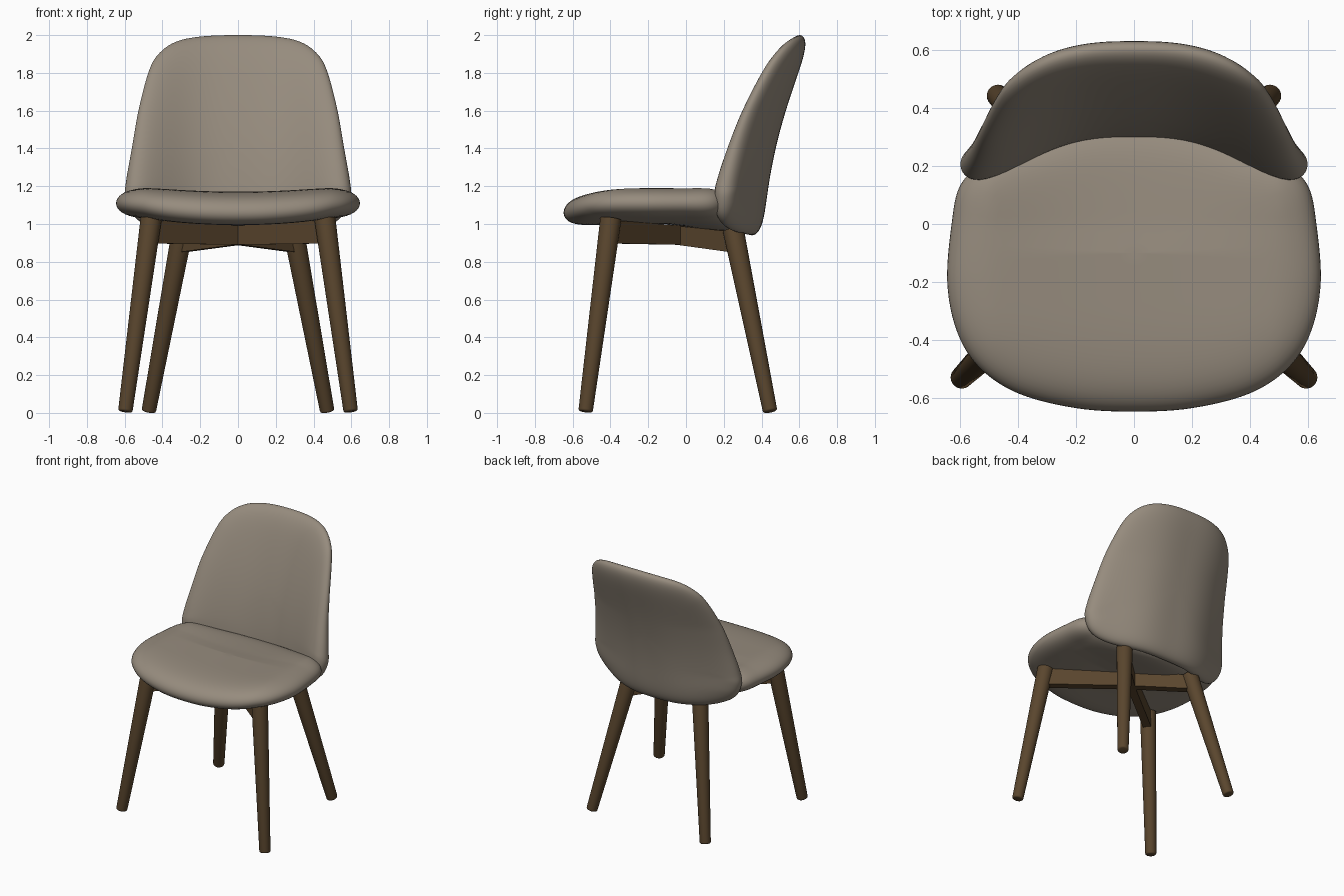
import bpy, bmesh, math
from mathutils import Vector

default = bpy.data.objects.get("Cube")
if default:
    bpy.data.objects.remove(default, do_unlink=True)


def material(name, color):
    m = bpy.data.materials.new(name)
    m.use_nodes = True
    m.diffuse_color = (*color, 1)
    m.node_tree.nodes["Principled BSDF"].inputs["Base Color"].default_value = (*color, 1)
    return m


fabric = material("taupe fabric", (0.305, 0.26, 0.207))
wood = material("dark walnut", (0.102, 0.061, 0.027))


def clamp(v):
    return min(max(v, 0), 1)


def finish(name, bm, mat, angle):
    bmesh.ops.recalc_face_normals(bm, faces=bm.faces[:])
    mesh = bpy.data.meshes.new(name)
    bm.to_mesh(mesh)
    bm.free()
    mesh.materials.append(mat)
    ob = bpy.data.objects.new(name, mesh)
    bpy.context.collection.objects.link(ob)
    bpy.ops.object.select_all(action='DESELECT')
    ob.select_set(True)
    bpy.context.view_layer.objects.active = ob
    bpy.ops.object.shade_smooth_by_angle(angle=math.radians(angle))
    return ob


def mirrored_outline(half, steps=6):
    """Smooth closed loop through a half outline and its mirror image."""
    pts = [Vector(p) for p in half]
    pts += [Vector((-p.x, p.y)) for p in reversed(pts[1:-1])]
    n, loop = len(pts), []
    for i in range(n):
        a, b, c, d = (pts[(i + k) % n] for k in (-1, 0, 1, 2))
        for s in range(steps):
            t = s / steps
            loop.append(0.5 * (2 * b + (c - a) * t + (2 * a - 5 * b + 4 * c - d) * t ** 2
                               + (3 * b - a - 3 * c + d) * t ** 3))
    return loop


def pillow(name, half, centre, middle, thickness, place, power, rings=20):
    """Padded slab: outline shrunk in rings, puffed to both sides of a curved sheet."""
    loop, centre = mirrored_outline(half), Vector(centre)
    bm = bmesh.new()
    n = len(loop)

    def vert(p, r, side):
        puff = thickness(*p) * math.sqrt(max(0, 1 - r ** power))
        return bm.verts.new(place(p.x, p.y, middle(*p) + side * puff))

    rim = [vert(p, 1, 0) for p in loop]
    for side in (1, -1):
        outer = rim
        for k in range(rings - 1, 0, -1):
            r = math.sin(k / rings * math.pi / 2)
            inner = [vert(centre + (p - centre) * r, r, side) for p in loop]
            for i in range(n):
                j = (i + 1) % n
                bm.faces.new((outer[i], outer[j], inner[j], inner[i]))
            outer = inner
        tip = vert(centre, 0, side)
        for i in range(n):
            bm.faces.new((outer[i], outer[(i + 1) % n], tip))
    return finish(name, bm, fabric, 60)


# Seat cushion: dished most at the back, drooping at the front, rear rim buried in the backrest
def seat_middle(x, y):
    dish = (0.025 + 0.05 * clamp((y + 0.1) / 0.4)) * (1 - clamp(abs(x) / 0.5) ** 2)
    droop = 0.025 * (max(-y - 0.3, 0) / 0.35) ** 2
    return 1.11 - dish - droop


pillow("seat",
       [(0, -0.648), (0.2, -0.636), (0.4, -0.585), (0.535, -0.495), (0.612, -0.37), (0.645, -0.2),
        (0.63, 0), (0.602, 0.13), (0.53, 0.2), (0.4, 0.26), (0.2, 0.335), (0, 0.36)],
       (0, -0.1), seat_middle, lambda x, y: 0.086 + 0.05 * max(y, 0),
       lambda x, y, h: (x, y, h), 8)


# Backrest: leaning shell, flat in the middle, sides wrapping forward and fuller at the bottom
def fullness(x, z):
    return 0.03 * clamp((1.6 - z) / 0.5) * (x / 0.6) ** 2


def back_middle(x, z):
    u = z - 1
    lean = 0.352 + 0.07 * u + 0.2 * u ** 2 - 0.02 * u ** 8
    wrap = 0.19 - 0.09 * max(z - 1.2, 0)
    bend = clamp(abs(x) / 0.62) ** 1.4
    return lean - wrap * (1 - math.cos(math.pi * bend)) / 2 + fullness(x, z)


pillow("backrest",
       [(0, 0.94), (0.3, 0.95), (0.46, 0.983), (0.555, 1.045), (0.597, 1.14), (0.592, 1.23),
        (0.562, 1.4), (0.527, 1.6), (0.475, 1.8), (0.425, 1.895), (0.335, 1.962), (0.2, 1.992),
        (0, 2.0)],
       (0, 1.45), back_middle, lambda x, z: 0.063 + fullness(x, z),
       lambda x, z, h: (x, h, z), 8)


# Tapered round legs with softened feet
def leg(name, foot, top, r_foot, r_top):
    foot, top = Vector(foot), Vector(top)
    axis = top - foot
    bm = bmesh.new()
    bmesh.ops.create_cone(bm, cap_ends=True, segments=32, radius1=r_foot,
                          radius2=r_top, depth=axis.length)
    low = [e for e in bm.edges if all(v.co.z < 0 for v in e.verts)]
    bmesh.ops.bevel(bm, geom=low, offset=0.012, segments=3, profile=0.5, affect='EDGES')
    turn = axis.to_track_quat('Z', 'Y')
    for v in bm.verts:
        v.co = turn @ v.co + (foot + top) / 2
    finish(name, bm, wood, 40)


# Upright brace plank between two (x, y, bottom, top) ends
def brace(name, a, b, width=0.055):
    ends = (a, b)
    run = Vector((b[0] - a[0], b[1] - a[1], 0)).normalized()
    across = Vector((-run.y, run.x, 0)) * width
    bm = bmesh.new()
    bmesh.ops.create_cube(bm, size=1)
    for v in bm.verts:
        x, y, low, high = ends[v.co.x > 0]
        v.co = Vector((x, y, high if v.co.z > 0 else low)) + across * v.co.y
    finish(name, bm, wood, 30)


for side, s in (("left", 1), ("right", -1)):
    leg(f"front_leg_{side}", (s * 0.597, -0.532, 0.006), (s * 0.46, -0.398, 1.028), 0.038, 0.056)
    leg(f"rear_leg_{side}", (s * 0.473, 0.446, 0.006), (s * 0.293, 0.25, 0.97), 0.038, 0.056)
    hub = (0, -0.03, 0.89, 0.99)
    brace(f"front_brace_{side}", (s * 0.46, -0.4, 0.897, 1.02), hub)
    brace(f"rear_brace_{side}", hub, (s * 0.3, 0.26, 0.85, 0.96))
